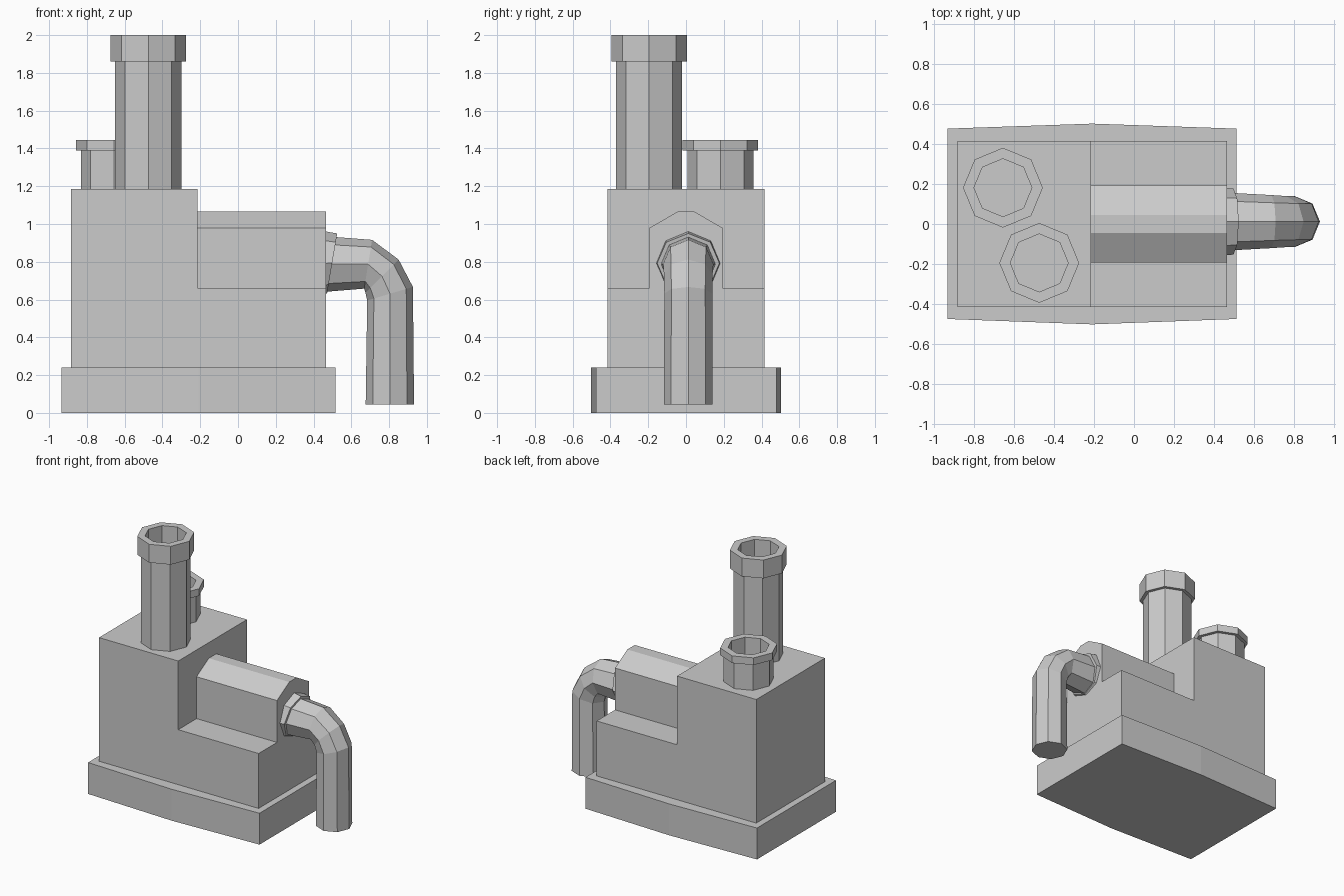
import bpy, math
from mathutils import Vector

if "Cube" in bpy.data.objects:
    bpy.data.objects.remove(bpy.data.objects["Cube"])


def make_mesh(name, verts, faces):
    me = bpy.data.meshes.new(name)
    me.from_pydata([tuple(v) for v in verts], [], faces)
    ob = bpy.data.objects.new(name, me)
    bpy.context.collection.objects.link(ob)
    return ob


def loft(name, rings):
    """Join equal-length rings with quads and cap both ends."""
    n = len(rings[0])
    verts = [v for r in rings for v in r]
    faces = [tuple(range(n))[::-1], tuple(range((len(rings) - 1) * n, len(rings) * n))]
    for k in range(len(rings) - 1):
        for i in range(n):
            j = (i + 1) % n
            faces.append((k * n + i, k * n + j, (k + 1) * n + j, (k + 1) * n + i))
    return make_mesh(name, verts, faces)


def chimney(name, cx, cy, z0, z1, z2):
    """Hollow octagonal tube with a wider collar."""
    profile = [(0.175, z0), (0.175, z1), (0.2, z1), (0.2, z2), (0.145, z2), (0.145, z0 + 0.005)]
    rings = [[(cx + r * math.cos(i * math.pi / 4), cy + r * math.sin(i * math.pi / 4), z)
              for i in range(8)] for r, z in profile]
    return loft(name, rings)


def tilted_ring(outer, inner, half_width, cy=0.012):
    """Octagon spanning two points of the xz plane."""
    o, n = Vector(outer), Vector(inner)
    mid, arm = (o + n) / 2, (o - n) / 2
    ring = []
    for i in range(8):
        a = i * math.pi / 4
        p = mid + arm * math.cos(a)
        ring.append((p.x, cy - half_width * math.sin(a), p.y))
    return ring


# Plinth with slightly bowed long sides
outline = [(-0.935, -0.476), (-0.21, -0.503), (0.515, -0.476),
           (0.515, 0.478), (-0.21, 0.503), (-0.935, 0.478)]
loft("plinth", [[(x, y, z) for x, y in outline] for z in (0, 0.24)])

# Stepped body
step = [(-0.885, 0.24), (0.465, 0.24), (0.465, 0.66),
        (-0.215, 0.66), (-0.215, 1.185), (-0.885, 1.185)]
loft("body", [[(x, y, z) for x, z in step] for y in (0.415, -0.415)])

# Arched housing on the lower step
arch = [(-0.193, 0.66), (0.193, 0.66), (0.193, 0.98),
        (0.045, 1.065), (-0.045, 1.065), (-0.193, 0.98)]
loft("housing", [[(x, y, z) for y, z in arch] for x in (-0.215, 0.465)])

# Chimneys
chimney("tall_chimney", -0.475, -0.195, 1.185, 1.86, 2.0)
chimney("short_chimney", -0.657, 0.182, 1.185, 1.39, 1.445)

# Flange and drooping spout
loft("flange", [tilted_ring((0.455, 0.962), (0.455, 0.622), 0.17),
                tilted_ring((0.525, 0.95), (0.472, 0.635), 0.165)])
loft("spout", [tilted_ring((0.45, 0.936), (0.45, 0.64), 0.146),
               tilted_ring((0.71, 0.916), (0.668, 0.658), 0.133),
               tilted_ring((0.85, 0.812), (0.675, 0.635), 0.128),
               tilted_ring((0.926, 0.667), (0.684, 0.595), 0.127),
               tilted_ring((0.932, 0.045), (0.676, 0.045), 0.128)])
